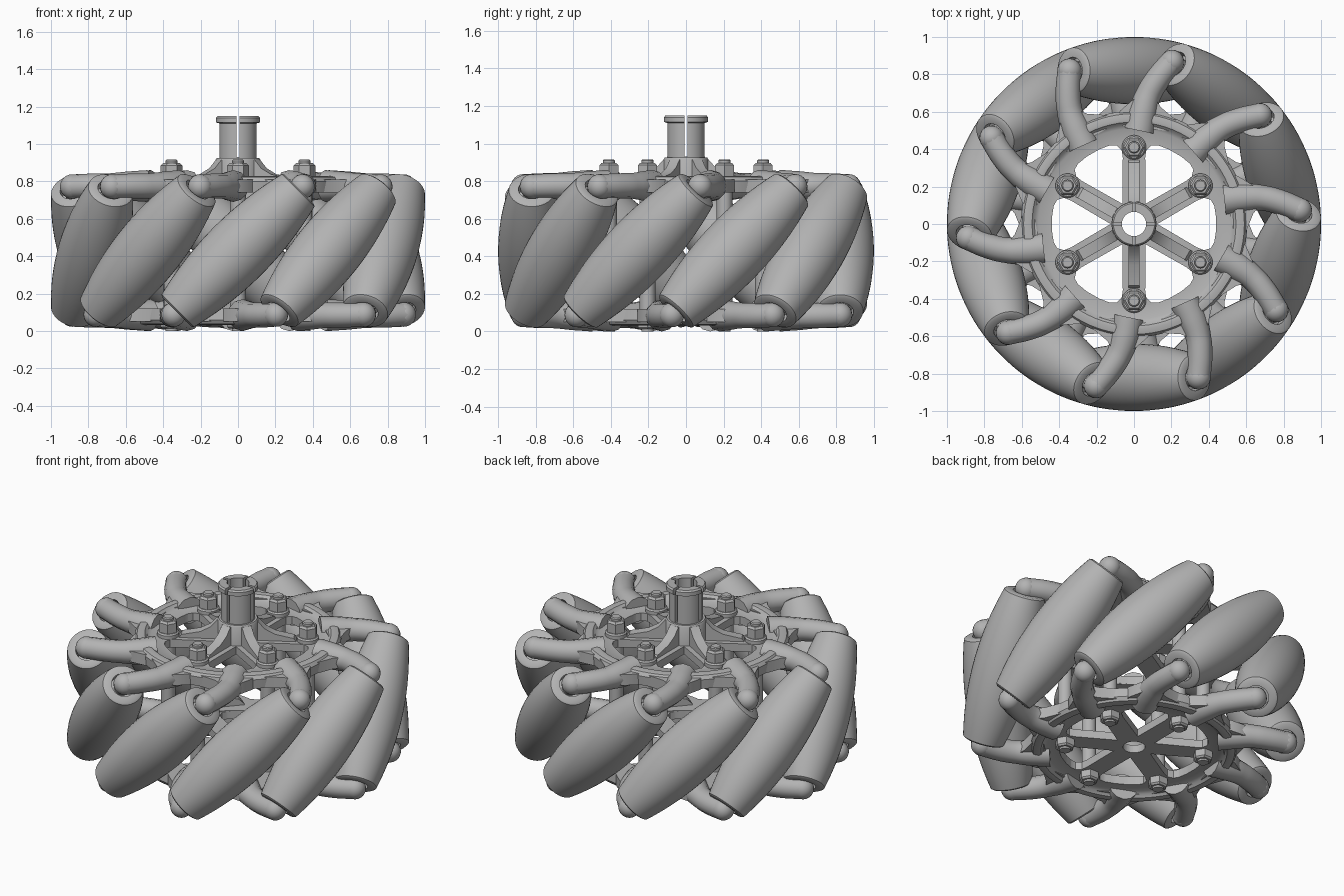
import bpy, bmesh
from math import pi, sin, cos, radians, sqrt
from mathutils import Matrix, Vector

if "Cube" in bpy.data.objects:
    bpy.data.objects.remove(bpy.data.objects["Cube"], do_unlink=True)

grey = bpy.data.materials.new("plain_grey")
grey.use_nodes = True
GREY = (0.45, 0.45, 0.45, 1)
grey.diffuse_color = GREY
grey.node_tree.nodes["Principled BSDF"].inputs["Base Color"].default_value = GREY

MID = 0.43          # mid height of the wheel
ROLLERS = 10
AXLE_R = 0.82       # distance of roller middle from wheel axis
ELBOW = 0.345       # tangential reach of arm tip
FLIP = Matrix.Translation((0, 0, 2 * MID)) @ Matrix.Rotation(pi, 4, "X")


def add(name, mesh, matrix=None):
    ob = bpy.data.objects.new(name, mesh)
    bpy.context.collection.objects.link(ob)
    if matrix is not None:
        ob.matrix_world = matrix
    return ob


def finish(bm, name, angle=35):
    bmesh.ops.recalc_face_normals(bm, faces=bm.faces)
    mesh = bpy.data.meshes.new(name)
    bm.to_mesh(mesh)
    bm.free()
    return dress(mesh, angle)


def dress(mesh, angle=35):
    mesh.materials.clear()
    mesh.materials.append(grey)
    mesh.polygons.foreach_set("use_smooth", [True] * len(mesh.polygons))
    mesh.set_sharp_from_angle(angle=radians(angle))
    return mesh


def lathe(name, profile, sides=48, closed=False):
    """Spin (radius, z) points round z."""
    bm = bmesh.new()
    vs = [bm.verts.new((r, 0, z)) for r, z in profile]
    pairs = list(zip(vs, vs[1:])) + ([(vs[-1], vs[0])] if closed else [])
    edges = [bm.edges.new(p) for p in pairs]
    bmesh.ops.spin(bm, geom=vs + edges, cent=(0, 0, 0), axis=(0, 0, 1),
                   angle=2 * pi, steps=sides, use_merge=True)
    bmesh.ops.remove_doubles(bm, verts=bm.verts, dist=0.0005)
    return finish(bm, name)


def prism(name, points, depth):
    """Extrude a flat outline of 3D points along a vector."""
    bm = bmesh.new()
    face = bm.faces.new([bm.verts.new(p) for p in points])
    out = bmesh.ops.extrude_face_region(bm, geom=[face])
    bmesh.ops.translate(bm, vec=depth,
                        verts=[v for v in out["geom"] if isinstance(v, bmesh.types.BMVert)])
    return finish(bm, name)


def solid(z0, z1, r, top=0.0):
    """Profile of a cylinder with a chamfered top."""
    return [(0, z0), (r, z0), (r, z1 - top), (r - top, z1), (0, z1)]


def polar(r, deg, z):
    return Vector((r * cos(radians(deg)), r * sin(radians(deg)), z))


def cut(ob, cutters):
    """Apply boolean differences, then drop the cutters."""
    for c in cutters:
        mod = ob.modifiers.new("cut", "BOOLEAN")
        mod.operation, mod.solver, mod.object = "DIFFERENCE", "EXACT", c
    bpy.context.view_layer.update()
    dg = bpy.context.evaluated_depsgraph_get()
    mesh = bpy.data.meshes.new_from_object(ob.evaluated_get(dg))
    ob.modifiers.clear()
    ob.data = dress(mesh)
    for c in cutters:
        bpy.data.objects.remove(c, do_unlink=True)


# Barrel roller: envelope of spheres touching the wheel's outer cylinder
half, steps = 0.30, 14
barrel = []
for i in range(-steps, steps + 1):
    t = half * i / steps
    rho = sqrt(AXLE_R ** 2 + t * t)
    d, slope = 1 - rho, -t / rho / sqrt(2)
    barrel.append((d * sqrt(1 - slope ** 2), t * sqrt(2) - d * slope))
end_r, end_s = barrel[-1]
rim = [(end_r - 0.012, end_s + 0.008), (0.072, end_s + 0.008),
       (0.068, end_s - 0.04), (0, end_s - 0.04)]
roller_mesh = lathe("roller", [(r, -s) for r, s in reversed(rim)] + barrel + rim, 40)
pin_mesh = lathe("axle_pin", solid(-0.49, 0.49, 0.048), 20)

# Arm: tube from the ring out to the elbow, turning into the roller axle
path = [(polar(0.50, -57, 0.775), 1.25), (polar(0.60, -58.5, 0.775), 1.15),
        (polar(0.70, -60.5, 0.775), 1.0), (polar(0.79, -63.5, 0.775), 0.98),
        (Vector((ELBOW, -AXLE_R, 0.772)), 0.95)]
curve = bpy.data.curves.new("arm_path", "CURVE")
curve.dimensions = "3D"
curve.bevel_depth, curve.bevel_resolution, curve.use_fill_caps = 0.068, 4, True
curve.resolution_u = 6
spline = curve.splines.new("BEZIER")
spline.bezier_points.add(len(path) - 1)
for bp, (co, rad) in zip(spline.bezier_points, path):
    bp.co, bp.radius = co, rad
    bp.handle_left_type = bp.handle_right_type = "AUTO"
tmp = add("arm_path", curve)
bpy.context.view_layer.update()
arm_tube = bpy.data.meshes.new_from_object(
    tmp.evaluated_get(bpy.context.evaluated_depsgraph_get()))
bpy.data.objects.remove(tmp, do_unlink=True)
bm = bmesh.new()
bm.from_mesh(arm_tube)
bmesh.ops.create_uvsphere(bm, u_segments=18, v_segments=12, radius=0.0655,
                          matrix=Matrix.Translation(path[-1][0]))
arm_mesh = finish(bm, "arm", 45)

# Flat web that joins each arm root to the ring
web_mesh = prism("arm_web", [polar(0.54, -78, 0.74), polar(0.60, -76, 0.74),
                             polar(0.64, -67, 0.74), polar(0.72, -61, 0.74),
                             polar(0.68, -55, 0.74), polar(0.61, -47, 0.74),
                             polar(0.54, -43, 0.74)], (0, 0, 0.07))

for k in range(ROLLERS):
    deg = 270 + 360 / ROLLERS * k
    tangent = polar(1, deg + 90, 0)
    axis = (tangent + Vector((0, 0, 1))).normalized()
    place = (Matrix.Translation(polar(AXLE_R, deg, MID))
             @ axis.to_track_quat("Z", "Y").to_matrix().to_4x4())
    add(f"roller_{k}", roller_mesh, place)
    add(f"axle_pin_{k}", pin_mesh, place)
    turn = Matrix.Rotation(radians(deg - 270), 4, "Z")
    for side, m in (("top", turn), ("bottom", FLIP @ turn)):
        add(f"{side}_arm_{k}", arm_mesh, m)
        add(f"{side}_arm_web_{k}", web_mesh, m)

# Dished rim ring, used on both sides
ring_mesh = lathe("rim_ring", [
    (0.44, 0.74), (0.60, 0.74), (0.605, 0.80), (0.59, 0.822), (0.56, 0.828),
    (0.545, 0.825), (0.53, 0.808), (0.51, 0.798), (0.44, 0.795)], 80, closed=True)

# Spoked plate: disc with six rounded wedge windows and a centre hole
plate = add("top_spoked_plate", lathe("spoked_plate", solid(0.745, 0.795, 0.47), 80))
side_pts = [(0.36, -20.4), (0.40, -20.5), (0.43, -17.5), (0.44, -13), (0.44, -5)]
wedge = [(0.125, 0)] + side_pts + [(r, -a) for r, a in reversed(side_pts)]
cutters = [add("centre_cutter", lathe("centre_cutter", solid(0.6, 1.0, 0.065), 32))]
for k in range(6):
    outline = [polar(r, a + 60 * k, 0.6) for r, a in wedge]
    cutters.append(add(f"window_cutter_{k}", prism("window_cutter", outline, (0, 0, 0.4))))
for c in cutters:
    c.hide_render = True
cut(plate, cutters)
add("bottom_spoked_plate", plate.data, FLIP)
add("top_rim_ring", ring_mesh)
add("bottom_rim_ring", ring_mesh, FLIP)

# Slotted hub collar with a flange
collar = add("hub_collar", lathe("hub_collar", [
    (0.065, 0.745), (0.12, 0.745), (0.12, 0.915), (0.113, 0.925), (0.10, 0.925),
    (0.10, 1.11), (0.118, 1.115), (0.118, 1.14), (0.11, 1.15), (0.065, 1.15)],
    48, closed=True))
slots = []
for k in range(2):
    bm = bmesh.new()
    bmesh.ops.create_cube(bm, size=1, matrix=Matrix.Rotation(pi / 2 * k, 4, "Z")
                          @ Matrix.Translation((0, 0, 1.08)) @ Matrix.Diagonal((0.5, 0.018, 0.3, 1)))
    slots.append(add(f"slot_cutter_{k}", finish(bm, "slot_cutter")))
    slots[-1].hide_render = True
cut(collar, slots)

# Spoke ribs, bosses, bolts and nuts
rib_mesh = prism("spoke_rib", [
    (0.075, -0.03, 0.77), (0.075, -0.03, 0.92), (0.12, -0.03, 0.915), (0.16, -0.03, 0.87),
    (0.22, -0.03, 0.838), (0.33, -0.03, 0.815), (0.36, -0.03, 0.77)], (0, 0.06, 0))
boss_mesh = lathe("bolt_boss", solid(0.745, 0.825, 0.065, 0.008), 28)
nut_mesh = lathe("hex_nut", solid(0.82, 0.897, 0.058, 0.012), 6)
head_mesh = lathe("bolt_head", solid(0.79, 0.848, 0.058, 0.01), 6)
bolt_mesh = lathe("bolt", solid(0.0, 0.916, 0.032, 0.006), 20)
sleeve_mesh = lathe("sleeve", solid(0.1, 0.76, 0.042), 20)
for k in range(6):
    turn = Matrix.Rotation(radians(30 + 60 * k), 4, "Z")
    spot = Matrix.Translation(polar(0.41, 30 + 60 * k, 0))
    add(f"spoke_rib_{k}", rib_mesh, turn)
    add(f"bolt_boss_{k}", boss_mesh, spot)
    add(f"hex_nut_{k}", nut_mesh, spot)
    add(f"bolt_{k}", bolt_mesh, spot)
    add(f"sleeve_{k}", sleeve_mesh, spot)
    add(f"bolt_head_{k}", head_mesh, FLIP @ spot)
